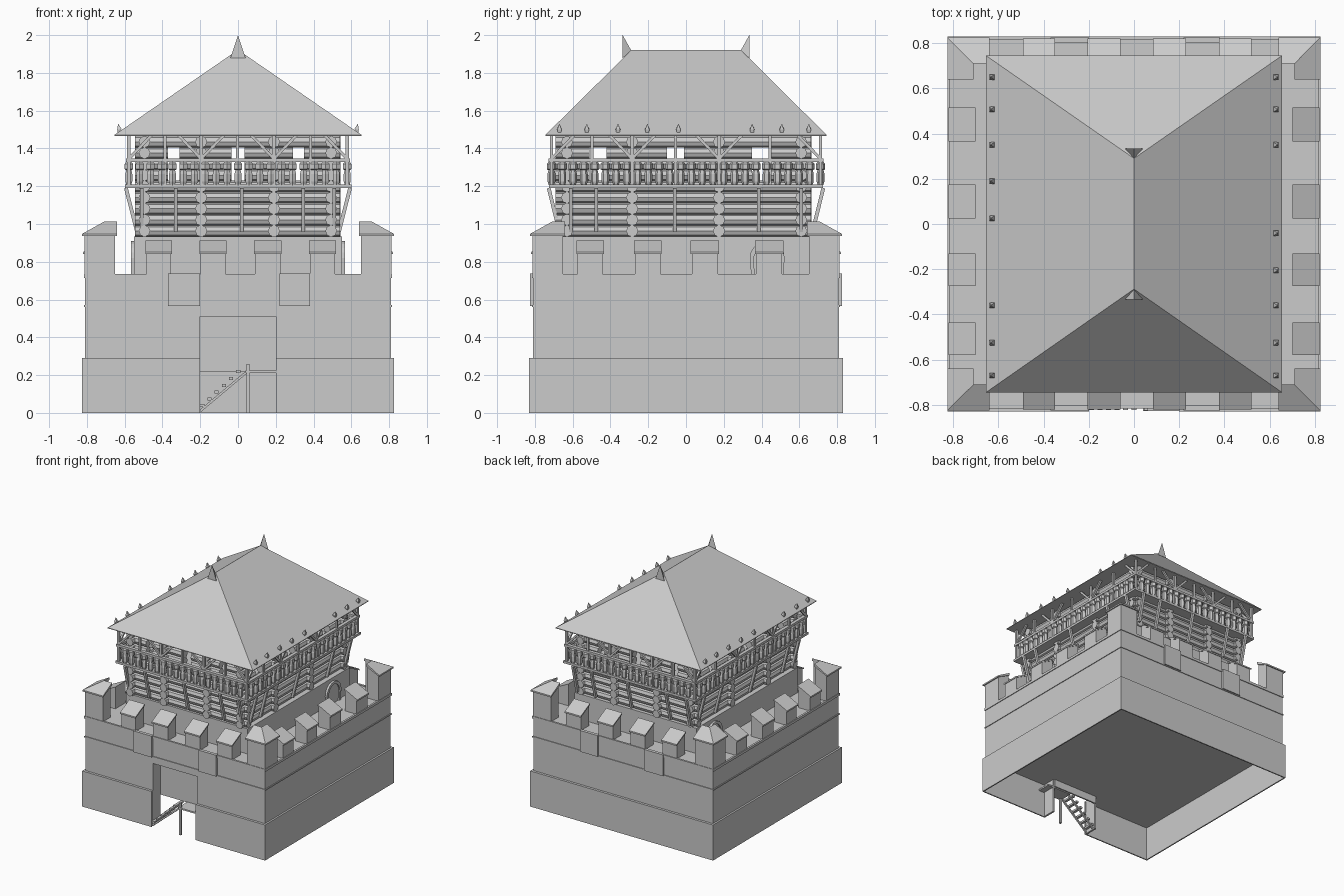
import bpy, bmesh, math
from mathutils import Vector, Matrix

if "Cube" in bpy.data.objects:
    bpy.data.objects.remove(bpy.data.objects["Cube"])

SIDES = "FBRL"          # front, back, right, left


def finish(name, bm):
    bmesh.ops.recalc_face_normals(bm, faces=bm.faces[:])
    bmesh.ops.dissolve_limit(bm, angle_limit=0.01, verts=bm.verts[:], edges=bm.edges[:])
    me = bpy.data.meshes.new(name)
    bm.to_mesh(me)
    bm.free()
    ob = bpy.data.objects.new(name, me)
    bpy.context.collection.objects.link(ob)
    return ob


def hull(bm, pts):
    vs = [bm.verts.new(p) for p in pts]
    bmesh.ops.convex_hull(bm, input=vs)


def box(bm, x0, x1, y0, y1, z0, z1):
    hull(bm, [(x, y, z) for x in (x0, x1) for y in (y0, y1) for z in (z0, z1)])


def rod(bm, p, q, r1, r2=None, n=8):
    p, q = Vector(p), Vector(q)
    d = q - p
    m = Matrix.Translation((p + q) / 2) @ d.to_track_quat('Z', 'Y').to_matrix().to_4x4()
    if n == 4:
        m = m @ Matrix.Rotation(math.pi / 4, 4, 'Z')
    bmesh.ops.create_cone(bm, cap_ends=True, segments=n, radius1=r1,
                          radius2=r1 if r2 is None else r2, depth=d.length, matrix=m)


def place(s, u, d, z):
    """u runs along a side, d is the distance out from the centre."""
    return {"F": (u, -d, z), "B": (u, d, z), "R": (d, u, z), "L": (-d, u, z)}[s]


def side_box(bm, s, u0, u1, d0, d1, z0, z1):
    hull(bm, [place(s, u, d, z) for u in (u0, u1) for d in (d0, d1) for z in (z0, z1)])


# stepped stone base, hollow below its floor, with a doorway recess
bm = bmesh.new()
rings = []
for hx, hy, z in [(.825, .83, 0), (.825, .83, .29), (.81, .81, .29), (.81, .81, .73)]:
    rings.append([bm.verts.new((x * hx, y * hy, z)) for x, y in ((-1, -1), (1, -1), (1, 1), (-1, 1))])
for a, b in zip(rings, rings[1:]):
    for i in range(4):
        bm.faces.new((a[i], a[(i + 1) % 4], b[(i + 1) % 4], b[i]))
bm.faces.new(rings[0][::-1])
bm.faces.new(rings[-1])
base = finish("stone_base", bm)
for name, dims in [("hollow_cutter", (-.815, .815, -.82, .82, -.1, .28)),
                   ("doorway_cutter", (-.2, .2, -1, -.71, -.12, .51))]:
    bm = bmesh.new()
    box(bm, *dims)
    cut = finish(name, bm)
    cut.hide_render = True
    cut.display_type = 'WIRE'
    mod = base.modifiers.new(name, 'BOOLEAN')
    mod.operation, mod.object, mod.solver = 'DIFFERENCE', cut, 'EXACT'

# door jambs and the door panel at the back of the recess
bm = bmesh.new()
for s in (-1, 1):
    box(bm, s * .2, s * .215, -.815, -.71, 0, .285)
finish("door_jambs", bm)
bm = bmesh.new()
box(bm, -.205, .205, -.712, -.70, .22, .515)
finish("door_panel", bm)

# string courses and raised wall panels
bm = bmesh.new()
for s in SIDES:
    for z0, z1 in ((.56, .57), (.715, .735)):
        side_box(bm, s, -.816, .816, .80, .816, z0, z1)
for u0, u1 in ((-.37, -.2), (.22, .38)):
    for s in "FB":
        side_box(bm, s, u0, u1, .80, .826, .565, .738)
finish("wall_bands", bm)

# entrance stair with landing and post
bm = bmesh.new()
for y in (-.81, -.73):
    rod(bm, (-.2, y, .01), (.05, y, .22), .009, n=4)
for i in range(6):
    x, z = -.2 + .038 * i, .03 + .036 * i
    box(bm, x, x + .022, -.822, -.72, z, z + .016)
box(bm, .04, .265, -.828, -.71, .212, .224)
box(bm, .045, .062, -.825, -.808, 0, .26)
finish("entrance_stair", bm)

# merlons with sloping caps; each side pair has its own spacing
merlons = {"FB": ((-.49, -.35), (-.205, -.06), (.085, .23), (.375, .52)),
           "RL": ((-.58, -.435), (-.275, -.13), (.025, .175), (.365, .515))}
bm = bmesh.new()
for pair, spans in merlons.items():
    for s in pair:
        for a, b in spans:
            hull(bm, [place(s, u, d, z) for u in (a + .006, b - .006)
                      for d, z in ((.705, .73), (.81, .73), (.81, .85), (.705, .9))])
            hull(bm, [place(s, u, d, z) for u in (a, b)
                      for d, z in ((.70, .9), (.82, .84), (.82, .852), (.70, .912))])
finish("merlons", bm)

# L-shaped corner merlons with mitred caps
bm = bmesh.new()
for sx in (-1, 1):
    for sy in (-1, 1):
        for swap in (False, True):
            def P(u, d, z):
                return (sx * d, sy * u, z) if swap else (sx * u, sy * d, z)
            hull(bm, [P(u, d, z) for u, d in ((.65, .715), (.65, .812), (.812, .812), (.715, .715))
                      for z in (.73, .94 if d > .8 else 1.0)])
            hull(bm, [P(*p) for p in ((.64, .71, .99), (.71, .71, .99), (.64, .71, 1.012),
                                      (.71, .71, 1.012), (.64, .825, .936), (.825, .825, .936),
                                      (.64, .825, .948), (.825, .825, .948))])
finish("corner_merlons", bm)

# stone storey with arched side doors
bm = bmesh.new()
box(bm, -.55, .55, -.66, .65, .72, .935)
finish("stone_storey", bm)
bm = bmesh.new()
arch = [(.345, .73), (.515, .73)] + [(.43 + .092 * math.cos(a), .82 + .09 * math.sin(a))
                                     for a in [math.pi * i / 10 for i in range(11)]]
for s in "RL":
    n = len(arch)
    inner = [(.43 + (u - .43) * .78, .73 + (z - .73) * .88) for u, z in arch]
    for i in range(1, n):        # frame stones
        j = (i + 1) % n
        hull(bm, [place(s, u, d, z) for u, z in (arch[i], arch[j], inner[i], inner[j])
                  for d in (.545, .567)])
    for k in (-1, 1):            # door leaves
        half = [p for p in inner if (p[0] - .43) * k > -.001] + [(.43 + k * .003, .73)]
        hull(bm, [place(s, u, d, z) for u, z in half for d in (.545, .556)])
finish("arched_doors", bm)

# log walls, with window gaps in the upper rows and crosswall log ends
FX, SY = (-.495, -.195, .19, .493), (-.63, -.285, .175, .61)
bm = bmesh.new()
for row in range(9):
    z = .963 + .059 * row
    gaps_x = ((-.37, -.31), (-.035, .035), (.29, .35)) if 5 <= row <= 7 else ()
    gaps_y = ((-.51, -.42), (-.1, -.01), (.35, .44)) if 5 <= row <= 7 else ()

    def runs(a, b, gaps):
        ends = [a] + [v for g in gaps for v in g] + [b]
        return zip(ends[::2], ends[1::2])
    for y in (SY[0], SY[3]):
        for a, b in runs(-.545, .54, gaps_x):
            rod(bm, (a, y, z), (b, y, z), .031)
        for x in FX[1:3]:
            e = math.copysign(.055, y)
            rod(bm, (x, y - e, z), (x, y + e, z), .032)
    for x in (FX[0], FX[3]):
        for a, b in runs(-.69, .66, gaps_y):
            rod(bm, (x, a, z), (x, b, z), .031)
        for y in SY[1:3]:
            e = math.copysign(.05, x)
            rod(bm, (x - e, y, z), (x + e, y, z), .032)
finish("log_walls", bm)

# gallery deck, supports, posts, rails and balusters
deck, frame, balusters = bmesh.new(), bmesh.new(), bmesh.new()
box(deck, -.597, .6, -.725, .725, 1.19, 1.208)
for s in SIDES:
    front = s in "FB"
    L, D = (.578, .712) if front else (.712, .578)
    foot = .67 if front else .535
    for u in ((-.51, -.33, .02, .345, .51) if front else (-.61, -.475, -.06, .385, .61)):
        rod(frame, place(s, u, D + .015, 1.19), place(s, u, foot, .96), .014, n=4)
    mains = (-L, *FX[1:3], L) if front else (-L, *SY[1:3], L)
    for u in mains:
        side_box(frame, s, u - .009, u + .009, D - .009, D + .009, 1.2, 1.475)
        for k in (-1, 1):
            if abs(u + k * .12) < L:
                rod(frame, place(s, u, D, 1.345), place(s, u + k * .12, D, 1.47), .011, n=4)
    for a, b in zip(mains, mains[1:]):
        u = (a + b) / 2
        side_box(frame, s, u - .008, u + .008, D - .008, D + .008, 1.2, 1.475)
    side_box(frame, s, -L - .015, L + .015, D - .014, D + .014, 1.328, 1.346)
    # turned balusters
    n = round(2 * L / .058)
    prof = ((1.205, .014), (1.225, .021), (1.265, .021), (1.285, .016), (1.29, .025), (1.318, .025), (1.33, .015))
    for i in range(1, n):
        u = -L + 2 * L * i / n
        for (z0, r0), (z1, r1) in zip(prof, prof[1:]):
            rod(balusters, place(s, u, D, z0), place(s, u, D, z1), r0, r1, 6)
finish("gallery_deck", deck)
finish("gallery_frame", frame)
finish("gallery_balusters", balusters)

# hipped roof
bm = bmesh.new()
hull(bm, [(x, y, z) for x in (-.655, .655) for y in (-.745, .745) for z in (1.466, 1.471)]
     + [(0, -.288, 1.922), (0, .29, 1.922)])
finish("hip_roof", bm)

# ridge-end finials and small eave spikes
bm = bmesh.new()
for s in (-1, 1):
    hull(bm, [(-.04, s * .335, 1.88), (.04, s * .335, 1.88), (0, s * .335, 2.0), (0, s * .285, 1.91)])
finish("ridge_finials", bm)
bm = bmesh.new()
shared = (.65, .507, .35, -.36, -.525, -.67)
for x, ys in ((.628, shared + (-.04, -.205)), (-.628, shared + (.19, .025))):
    for y in ys:
        rod(bm, (x, y, 1.475), (x, y, 1.5), .009, .017, 4)
        rod(bm, (x, y, 1.5), (x * 1.01, y, 1.53), .017, .001, 4)
finish("eave_spikes", bm)
